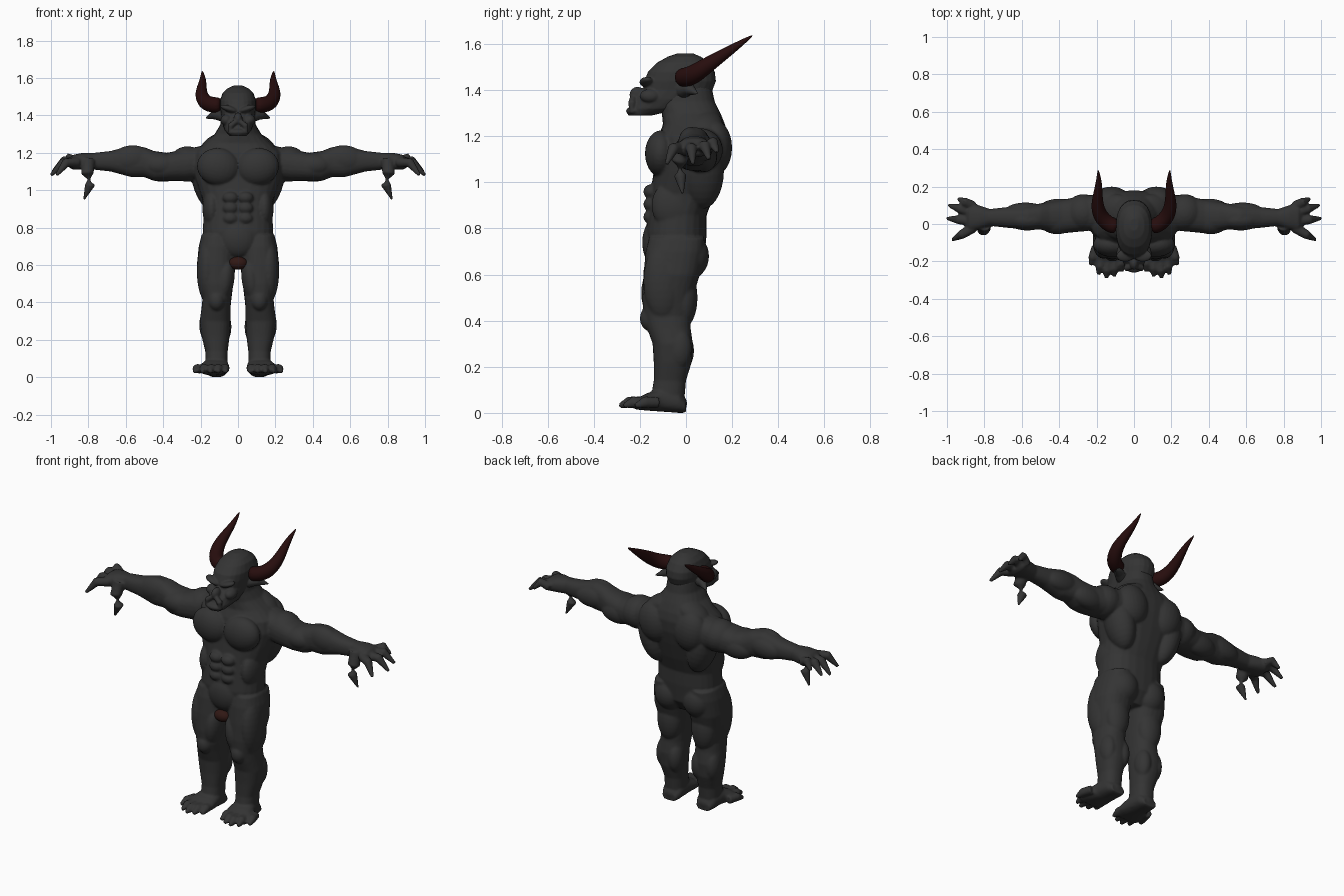
import bpy
import bmesh
from math import cos, sin, pi, radians
from mathutils import Vector, Matrix, Euler

default = bpy.data.objects.get("Cube")
if default:
    bpy.data.objects.remove(default)


def material(name, colour):
    mat = bpy.data.materials.new(name)
    mat.use_nodes = True
    mat.diffuse_color = (*colour, 1)
    mat.node_tree.nodes["Principled BSDF"].inputs["Base Color"].default_value = (*colour, 1)
    return mat


skin = material("charcoal skin", (.034, .034, .034))
horn_red = material("dark red horn", (.02, .004, .004))
groin_red = material("dull red groin", (.03, .009, .007))


def skin_rings(bm, rings):
    """Join rings of points into a closed tube."""
    rings = [[bm.verts.new(p) for p in ring] for ring in rings]
    count = len(rings[0])
    for low, high in zip(rings, rings[1:]):
        for i in range(count):
            j = (i + 1) % count
            bm.faces.new((low[i], low[j], high[j], high[i]))
    bm.faces.new(rings[0][::-1])
    bm.faces.new(rings[-1])


def rounded(angle):
    """Slightly squared circle."""
    c, s = cos(angle), sin(angle)
    square = lambda v: abs(v) ** .85 * (1 if v > 0 else -1)
    return square(c), square(s)


def loft(bm, axis, rows, sides=24):
    """Rows are (position on axis, low a, high a, low b, high b)."""
    others = [k for k in range(3) if k != axis]
    rings = []
    for position, a_low, a_high, b_low, b_high in rows:
        ring = []
        for i in range(sides):
            c, s = rounded(2 * pi * i / sides)
            point = Vector()
            point[axis] = position
            point[others[0]] = (a_low + a_high) / 2 + c * (a_high - a_low) / 2
            point[others[1]] = (b_low + b_high) / 2 + s * (b_high - b_low) / 2
            ring.append(point)
        rings.append(ring)
    skin_rings(bm, rings)


def tube(bm, path, radii, sides=12):
    path = [Vector(p) for p in path]
    rings = []
    for k, (point, radius) in enumerate(zip(path, radii)):
        along = path[min(k + 1, len(path) - 1)] - path[max(k - 1, 0)]
        turn = along.to_track_quat('Z', 'Y')
        angles = [2 * pi * i / sides for i in range(sides)]
        rings.append([point + turn @ Vector((cos(a) * radius, sin(a) * radius, 0)) for a in angles])
    skin_rings(bm, rings)


def blob(bm, centre, size, tilt=0):
    """Ellipsoid, tilted about the y axis."""
    place = Matrix.LocRotScale(Vector(centre), Euler((0, radians(tilt), 0)), Vector(size))
    bmesh.ops.create_uvsphere(bm, u_segments=24, v_segments=14, radius=1, matrix=place)


def mirror_all(bm):
    copy = bmesh.ops.duplicate(bm, geom=bm.verts[:] + bm.edges[:] + bm.faces[:])["geom"]
    verts = [g for g in copy if isinstance(g, bmesh.types.BMVert)]
    bmesh.ops.scale(bm, vec=(-1, 1, 1), verts=verts)


def finish(bm, name, mat, voxel=None, smooth=2):
    bmesh.ops.recalc_face_normals(bm, faces=bm.faces[:])
    mesh = bpy.data.meshes.new(name)
    bm.to_mesh(mesh)
    bm.free()
    mesh.materials.append(mat)
    mesh.shade_smooth()
    obj = bpy.data.objects.new(name, mesh)
    bpy.context.scene.collection.objects.link(obj)
    if voxel:
        # fuse the overlapping muscles into one sculpted surface
        fuse = obj.modifiers.new("fuse", 'REMESH')
        fuse.mode = 'VOXEL'
        fuse.voxel_size = voxel
        fuse.use_smooth_shade = True
        relax = obj.modifiers.new("relax", 'SMOOTH')
        relax.factor = .5
        relax.iterations = smooth
    return obj


body = bmesh.new()

# Arm, from shoulder to knuckles
loft(body, 0, [
    (.18, -.03, .16, 1.06, 1.24), (.28, -.04, .15, 1.05, 1.22),
    (.38, -.05, .13, 1.05, 1.2), (.45, -.04, .12, 1.05, 1.21),
    (.5, -.03, .11, 1.07, 1.23), (.57, -.03, .1, 1.07, 1.24),
    (.68, -.02, .09, 1.1, 1.21), (.77, -.01, .08, 1.11, 1.2),
    (.83, -.03, .1, 1.11, 1.2), (.88, -.04, .11, 1.11, 1.19),
    (.9, -.02, .09, 1.12, 1.17)])

# Fingers and thumb
for base_y, tip in [(.095, (.94, .135, 1.13)), (.06, (.99, .1, 1.1)),
                    (.015, (1, .03, 1.08)), (-.02, (.97, -.085, 1.08))]:
    root, tip = Vector((.86, base_y, 1.15)), Vector(tip)
    knuckle = root.lerp(tip, .55) + Vector((0, 0, .035))
    tube(body, [root, knuckle, tip], [.028, .025, .009])
tube(body, [(.8, 0, 1.16), (.805, -.03, 1.09), (.79, -.025, 1.03), (.824, -.015, .95)],
     [.04, .035, .028, .006])

# Leg, from ankle to hip
loft(body, 2, [
    (.02, .06, .17, -.15, -.01), (.08, .055, .175, -.15, -.005),
    (.14, .055, .175, -.14, 0), (.22, .045, .195, -.14, .025),
    (.3, .04, .205, -.145, .03), (.37, .04, .195, -.17, .02),
    (.42, .035, .19, -.185, .02), (.5, .025, .205, -.19, .03),
    (.6, .012, .22, -.185, .06), (.7, .012, .21, -.175, .08),
    (.76, .03, .195, -.16, .08)])

# Foot and toes
loft(body, 1, [
    (0, .07, .16, 0, .05), (-.03, .055, .175, 0, .09), (-.1, .05, .185, .005, .11),
    (-.17, .045, .21, .01, .085), (-.22, .05, .215, .015, .06)])
for x, tip_y in [(.065, -.255), (.105, -.28), (.148, -.29), (.19, -.27), (.232, -.22)]:
    root = Vector((.11 + (x - .11) * .75, tip_y + .1, .045))
    tip = Vector((x, tip_y, .03))
    tube(body, [root, root.lerp(tip, .6) + Vector((0, 0, .01)), tip], [.025, .025, .01])

# Muscles of one side: centre, size, tilt
muscles = {
    "pectoral": ((.105, -.11, 1.125), (.115, .068, .1), -10),
    "lat": ((.165, .07, 1.05), (.08, .095, .17), 15),
    "shoulder_blade": ((.12, .125, 1.15), (.1, .075, .12), 10),
    "trapezius": ((.1, .08, 1.25), (.11, .08, .055), 25),
    "oblique": ((.14, -.05, .9), (.05, .1, .11), 0),
    "glute": ((.095, .015, .68), (.09, .085, .1), 0),
    "deltoid": ((.27, .06, 1.14), (.1, .1, .095), 0),
    "biceps": ((.41, .015, 1.135), (.1, .07, .065), 0),
    "triceps": ((.4, .08, 1.11), (.11, .055, .065), 0),
    "forearm": ((.57, .02, 1.165), (.11, .055, .075), 5),
    "forearm_back": ((.58, .07, 1.15), (.11, .045, .06), 5),
    "outer_thigh": ((.165, -.1, .57), (.055, .085, .17), 0),
    "inner_thigh": ((.07, -.125, .52), (.05, .07, .12), -8),
    "hamstring": ((.115, -.01, .5), (.075, .06, .13), 0),
    "kneecap": ((.115, -.155, .41), (.045, .045, .055), 0),
    "inner_calf": ((.08, -.02, .27), (.045, .055, .09), 0),
    "outer_calf": ((.165, -.03, .28), (.042, .055, .09), 0),
    "heel": ((.115, -.035, .04), (.055, .04, .04), 0),
}
for centre, size, tilt in muscles.values():
    blob(body, centre, size, tilt)
for height in (.85, .905, .96):
    blob(body, (.04, -.15, height), (.042, .035, .032))
mirror_all(body)

# Torso and neck: height, half width, front, back
loft(body, 2, [(z, -w, w, front, back) for z, w, front, back in [
    (.6, .08, -.13, .03), (.67, .18, -.16, .08), (.78, .188, -.175, .09),
    (.86, .185, -.165, .09), (.95, .19, -.155, .125), (1.05, .225, -.14, .155),
    (1.13, .245, -.13, .175), (1.2, .235, -.12, .18), (1.25, .18, -.1, .17),
    (1.3, .125, -.105, .15), (1.35, .095, -.12, .125), (1.42, .085, -.1, .11)]])
blob(body, (0, -.135, .74), (.1, .055, .1))
finish(body, "body", skin, voxel=.007)

# Head, one side of the face first
head = bmesh.new()
blob(head, (.047, -.17, 1.435), (.05, .032, .017), -18)
blob(head, (.062, -.155, 1.375), (.032, .045, .03), 30)
tube(head, [(.015, -.23, 1.365), (.04, -.235, 1.345), (.045, -.235, 1.3)], [.014, .017, .008])
tube(head, [(.08, -.01, 1.4), (.125, .015, 1.405), (.172, .05, 1.385)], [.035, .027, .004])
mirror_all(head)
loft(head, 2, [(z, -w, w, front, back) for z, w, front, back in [
    (1.29, .045, -.25, -.15), (1.32, .072, -.242, -.02), (1.36, .085, -.222, .08),
    (1.4, .09, -.185, .115), (1.44, .097, -.18, .13), (1.48, .097, -.165, .125),
    (1.52, .082, -.125, .1), (1.545, .056, -.08, .065), (1.56, .022, -.035, .03)]])
blob(head, (0, -.21, 1.38), (.024, .035, .035))
blob(head, (0, -.225, 1.31), (.055, .035, .02))
finish(head, "head", skin, voxel=.005)

# Horns sweep out, then up and back
for side, label in ((1, "left"), (-1, "right")):
    horn = bmesh.new()
    path = [(.085, -.02, 1.455), (.13, -.005, 1.455), (.172, .03, 1.465), (.195, .08, 1.5),
            (.196, .14, 1.54), (.186, .22, 1.592), (.192, .292, 1.64)]
    tube(horn, [(side * x, y, z) for x, y, z in path],
         [.042, .044, .044, .038, .029, .018, .003])
    obj = finish(horn, label + "_horn", horn_red)
    obj.modifiers.new("soften", 'SUBSURF').levels = 2

# Small red groin shape
groin = bmesh.new()
blob(groin, (0, -.15, .61), (.05, .035, .035))
finish(groin, "groin_patch", groin_red)
